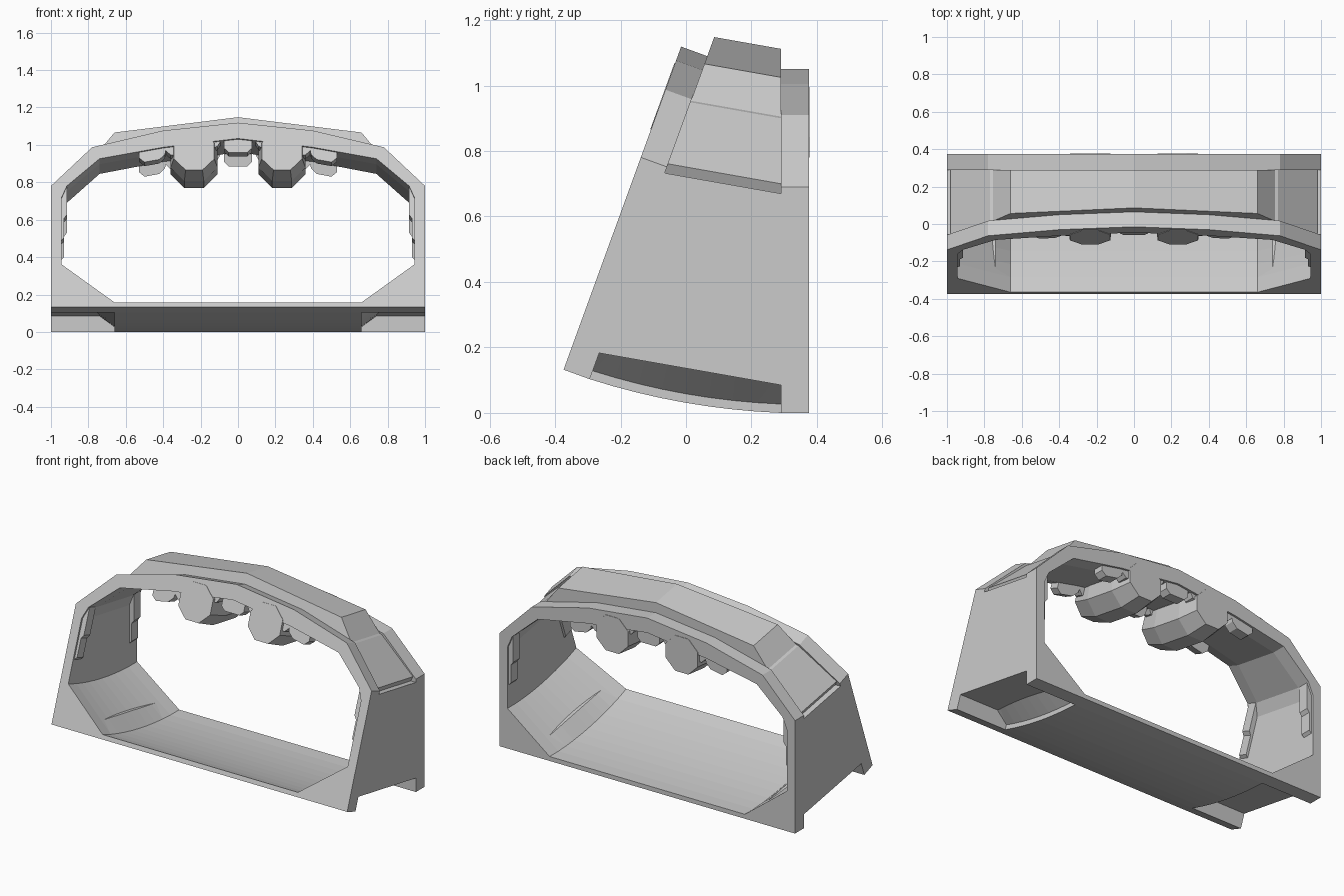
import bpy, bmesh, math

if "Cube" in bpy.data.objects:
    bpy.data.objects.remove(bpy.data.objects["Cube"])

R, BACK, ANG = 2.19, 0.375, math.radians(20)   # bend radius, back plane, bend angle
S, C = math.sin(ANG), math.cos(ANG)

grey = bpy.data.materials.new("plain_grey")
grey.diffuse_color = (0.6, 0.6, 0.6, 1)
grey.use_nodes = True
grey.node_tree.nodes["Principled BSDF"].inputs["Base Color"].default_value = grey.diffuse_color


def front(x, h, d):
    """Profile point in the tilted front plane, d behind it."""
    return x, BACK - (R - h) * S + d * C, R - (R - h) * C - d * S


def back(x, h, d):
    """Profile point in the upright back plane, d before it."""
    return x, BACK - d, h


def between(x, h, d0, d1, t, curved):
    """Point on the run between both planes, following the bend if curved."""
    a, b = front(x, h, d0), back(x, h, d1)
    p = [u + (v - u) * t for u, v in zip(a, b)]
    if curved:
        span = math.dist(a, b)
        sag = span * span / (8 * (R - h)) * 4 * t * (1 - t)
        p[1] -= sag * math.sin(ANG / 2)
        p[2] -= sag * math.cos(ANG / 2)
    return p


def loft(name, rings, mirror=True):
    """Solid through matching rings of points, mirrored across x = 0."""
    bm = bmesh.new()
    vs = [[bm.verts.new(p) for p in ring] for ring in rings]
    n = len(vs[0])
    for a, b in zip(vs, vs[1:]):
        for i in range(n):
            j = (i + 1) % n
            bm.faces.new((a[i], a[j], b[j], b[i]))
    bm.faces.new(vs[0][::-1])
    bm.faces.new(vs[-1])
    bmesh.ops.recalc_face_normals(bm, faces=bm.faces)
    if mirror:  # open the seam on the centre line
        seam = [f for f in bm.faces if all(abs(v.co.x) < 1e-6 for v in f.verts)]
        bmesh.ops.delete(bm, geom=seam, context='FACES')
    me = bpy.data.meshes.new(name)
    bm.to_mesh(me)
    bm.free()
    me.materials.append(grey)
    ob = bpy.data.objects.new(name, me)
    bpy.context.collection.objects.link(ob)
    if mirror:
        m = ob.modifiers.new("mirror", 'MIRROR')
        m.use_clip = True
    return ob


# Half cross-sections (x, height), from the floor centre around to the roof
inner = [(0, 0.96), (0.4, 0.91), (0.74, 0.845), (0.915, 0.69), (0.945, 0.62),
         (0.945, 0.245), (0.66, 0.027), (0, 0.027)]
frame = [(0, 0), (0.66, 0), (1, 0), (1, 0.69), (0.78, 0.91), (0.4, 1.005), (0, 1.05)] + inner
shell = [(0, 0), (0.66, 0), (0.66, 0.027), (0.74, 0.085), (1, 0.085), (1, 0.67),
         (0.965, 0.67), (0.98, 0.70), (0.77, 0.90), (0.755, 0.905),
         (0.66, 1.025), (0, 1.112)] + inner
W = 0.085  # end frame thickness

# End frames
loft("front_frame", [[front(x, h, d) for x, h in frame] for d in (0, W)])
loft("back_frame", [[back(x, h, d) for x, h in frame] for d in (0, W)])

# Middle shell with curved floor, hollow lower corners and raised roof panel
STEPS = 8
loft("middle_shell", [[between(x, h, W, W, k / STEPS, h < 0.05 or h == 0.245)
                       for x, h in shell] for k in range(STEPS + 1)])

# Pair of faceted ceiling tubes, thicker in the middle
rings = []
for t, r in ((0, 0.108), (0.28, 0.126), (0.72, 0.126), (1, 0.108)):
    ring = []
    for i in range(8):
        a = math.pi / 8 + i * math.pi / 4
        q = r / math.cos(math.pi / 8)
        ring.append(between(0.235 + q * math.cos(a), 0.888 + q * math.sin(a),
                            -0.002, -0.002, t, True))
    rings.append(ring)
loft("ceiling_tube", rings)

# Ceiling blocks and wall clips near both ends
blocks = {
    "centre_block": [(0, 0.97), (0, 0.885), (0.05, 0.885), (0.075, 0.91), (0.075, 0.97)],
    "ceiling_block": [(0.38, 0.93), (0.39, 0.875), (0.42, 0.845), (0.50, 0.83),
                      (0.53, 0.855), (0.53, 0.91)],
    "tube_bracket_outer": [(0.30, 0.96), (0.30, 0.87), (0.36, 0.87), (0.39, 0.90), (0.39, 0.93)],
    "tube_bracket_inner": [(0.08, 0.97), (0.11, 0.92), (0.17, 0.90), (0.17, 0.97)],
    "wall_clip": [(0.96, 0.70), (0.915, 0.69), (0.915, 0.53), (0.93, 0.51),
                  (0.93, 0.40), (0.96, 0.37)],
}
for name, prof in blocks.items():
    for side, place in (("front", front), ("back", back)):
        loft(f"{side}_{name}", [[place(x, h, d) for x, h in prof] for d in (0.012, 0.075)])
